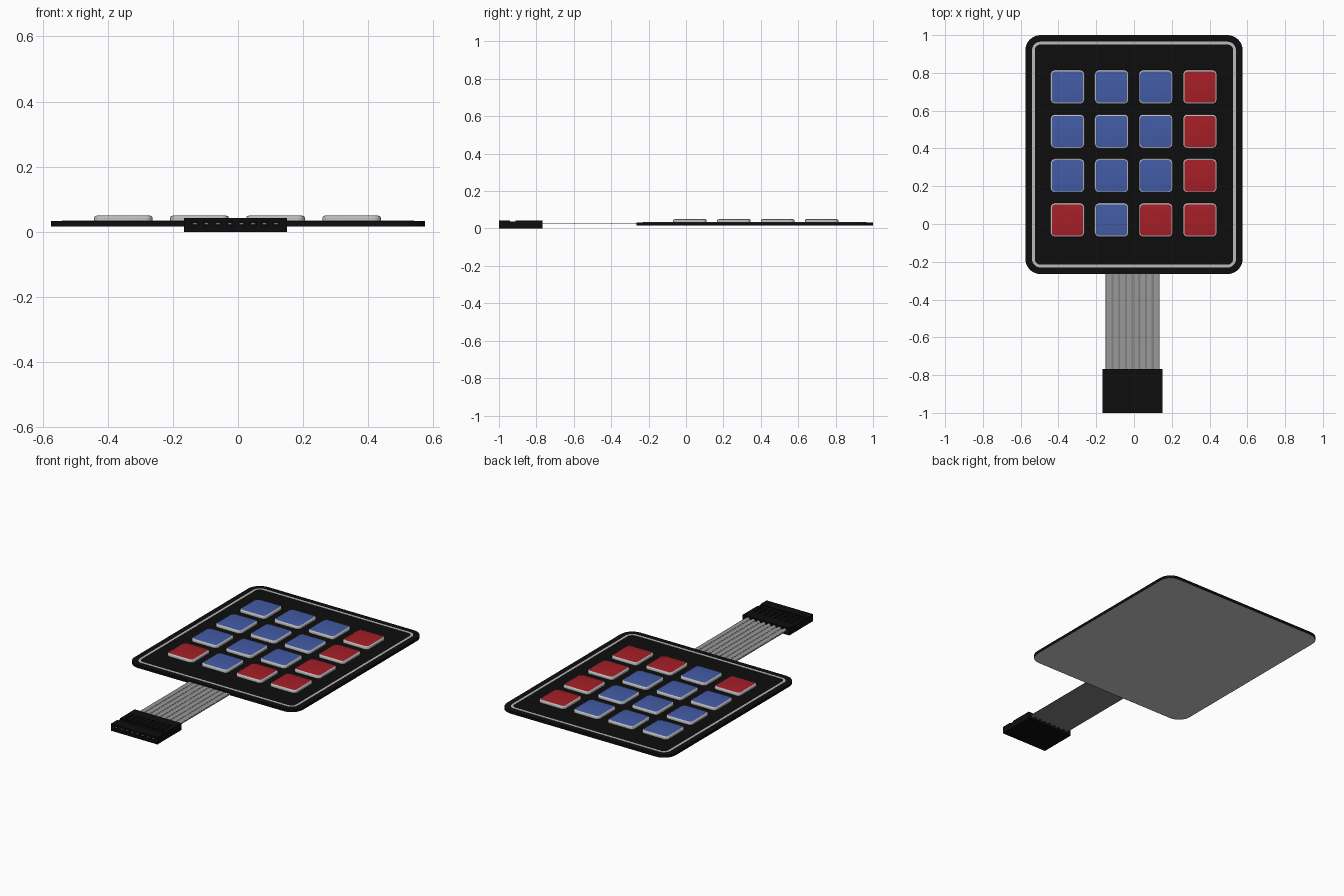
import bpy, bmesh, math

if "Cube" in bpy.data.objects:
    bpy.data.objects.remove(bpy.data.objects["Cube"])

def material(name, rgb):
    m = bpy.data.materials.new(name)
    m.diffuse_color = (*rgb, 1)
    m.use_nodes = True
    m.node_tree.nodes["Principled BSDF"].inputs["Base Color"].default_value = m.diffuse_color
    return m

BLACK = material("black_plastic", (0.004, 0.004, 0.004))
LIGHT = material("light_grey", (0.5, 0.5, 0.5))
BLUE = material("key_blue", (0.055, 0.105, 0.38))
RED = material("key_red", (0.38, 0.013, 0.02))
FILM = material("ribbon_film", (0.22, 0.22, 0.22))

def finish(name, bm, mats=(), smooth=False):
    bmesh.ops.recalc_face_normals(bm, faces=bm.faces)
    me = bpy.data.meshes.new(name)
    bm.to_mesh(me)
    bm.free()
    for m in mats:
        me.materials.append(m)
    ob = bpy.data.objects.new(name, me)
    bpy.context.collection.objects.link(ob)
    if smooth:
        bpy.ops.object.select_all(action='DESELECT')
        ob.select_set(True)
        bpy.context.view_layer.objects.active = ob
        bpy.ops.object.shade_smooth_by_angle(angle=math.radians(30))
    return ob

def rounded_loop(bm, cx, cy, w, h, r, z, n=8):
    """Ring of vertices around a rounded rectangle."""
    vs = []
    for k, (sx, sy) in enumerate([(1, 1), (-1, 1), (-1, -1), (1, -1)]):
        for i in range(n + 1):
            a = math.pi / 2 * (k + i / n)
            vs.append(bm.verts.new((cx + sx * (w / 2 - r) + r * math.cos(a),
                                    cy + sy * (h / 2 - r) + r * math.sin(a), z)))
    return vs

def loft(name, cx, cy, rings, mats=(), hollow=False, top_mat=0):
    """Skin rings of (width, height, radius, z); cap them, or close into a frame."""
    bm = bmesh.new()
    loops = [rounded_loop(bm, cx, cy, *r) for r in rings]
    pairs = list(zip(loops, loops[1:]))
    if hollow:
        pairs.append((loops[-1], loops[0]))
    for a, b in pairs:
        for i in range(len(a)):
            j = (i + 1) % len(a)
            bm.faces.new((a[i], a[j], b[j], b[i]))
    if not hollow:
        bm.faces.new(loops[0])
        bm.faces.new(loops[-1]).material_index = top_mat
    return finish(name, bm, mats, True)

def add_box(bm, x0, x1, y0, y1, z0, z1):
    vs = bmesh.ops.create_cube(bm, size=1)["verts"]
    for v in vs:
        v.co = (x0 if v.co.x < 0 else x1, y0 if v.co.y < 0 else y1, z0 if v.co.z < 0 else z1)

# Panel with its grey backing sheet and printed border line
PY, PW, PH = 0.3675, 1.15, 1.265
loft("panel", 0, PY, [(PW, PH, 0.08, 0.017), (PW, PH, 0.08, 0.033)], [BLACK])
loft("panel_backing", 0, PY, [(PW - .006, PH - .006, 0.077, 0.016), (PW - .006, PH - .006, 0.077, 0.018)])
loft("border_line", 0, PY, [(1.08, 1.195, 0.045, 0.032), (1.08, 1.195, 0.045, 0.0342),
                            (1.05, 1.165, 0.030, 0.0342), (1.05, 1.165, 0.030, 0.032)], [LIGHT], hollow=True)

# Sixteen keys: light grey bodies with coloured tops
for row in range(4):
    for col in range(4):
        red = col == 3 or (row == 3 and col in (0, 2))
        x, y = -0.352 + 0.2337 * col, 0.725 - 0.2347 * row
        loft(f"key_{row + 1}_{col + 1}", x, y,
             [(0.180, 0.180, 0.024, 0.032), (0.180, 0.180, 0.024, 0.043),
              (0.177, 0.177, 0.022, 0.0465), (0.172, 0.172, 0.020, 0.0487),
              (0.165, 0.165, 0.017, 0.0495)],
             [LIGHT, RED if red else BLUE], top_mat=1)

# Ribbon cable: flat film with conductor tracks on top
CX, PITCH, ZC = -0.0075, 0.0356, 0.025
lanes = [CX + PITCH * (i - 3.5) for i in range(8)]
bm = bmesh.new()
add_box(bm, CX - 4 * PITCH, CX + 4 * PITCH, -0.79, -0.25, ZC - 0.002, ZC + 0.001)
finish("ribbon_film", bm, [FILM])
bm = bmesh.new()
for x in lanes:
    add_box(bm, x - 0.012, x + 0.012, -0.795, -0.25, ZC, ZC + 0.0022)
finish("ribbon_tracks", bm, [material("track_grey", (0.32, 0.32, 0.32))])

# Connector housing
bm = bmesh.new()
add_box(bm, -0.166, 0.151, -1.0, -0.768, 0, 0.043)
housing = finish("connector_housing", bm, [BLACK])

# Cutters: cable sockets at the back, pin holes at the front, top slots and groove
bm = bmesh.new()
for x in lanes:
    v = bmesh.ops.create_cone(bm, cap_ends=True, segments=16, radius1=0.014, radius2=0.014, depth=0.05)["verts"]
    for p in v:
        p.co = (x + p.co.x, -0.775 + p.co.z, ZC + p.co.y)
    add_box(bm, x - 0.009, x + 0.009, -1.01, -0.96, ZC - 0.007, ZC + 0.007)
    add_box(bm, x - 0.008, x + 0.008, -0.90, -0.83, 0.039, 0.05)
add_box(bm, -0.2, 0.2, -0.94, -0.912, 0.037, 0.05)
cutter = finish("connector_cutter", bm, [BLACK])
cutter.hide_render = True
mod = housing.modifiers.new("sockets", 'BOOLEAN')
mod.operation, mod.solver, mod.object = 'DIFFERENCE', 'EXACT', cutter
bpy.context.view_layer.objects.active = housing
bpy.ops.object.modifier_apply(modifier=mod.name)
bpy.data.objects.remove(cutter, do_unlink=True)

# Metal contacts inside the pin holes
bm = bmesh.new()
for x in lanes:
    add_box(bm, x - 0.006, x + 0.006, -0.995, -0.955, ZC - 0.002, ZC + 0.002)
finish("contacts", bm, [LIGHT])
